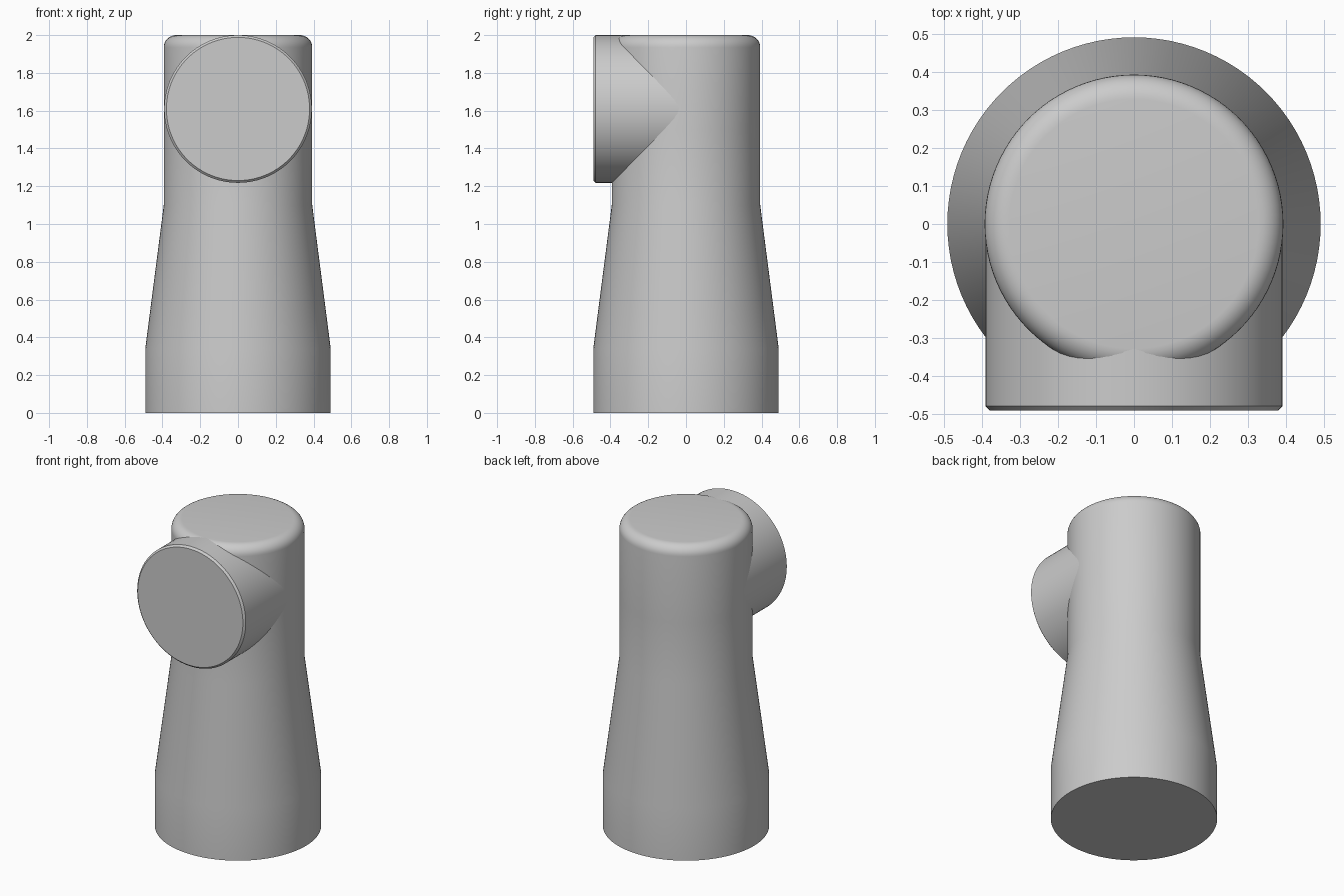
import bpy, bmesh, math
from mathutils import Matrix

cube = bpy.data.objects.get("Cube")
if cube:
    bpy.data.objects.remove(cube, do_unlink=True)

SEGMENTS = 96
grey = bpy.data.materials.new("plain grey")
grey.use_nodes = True
colour = (0.6, 0.6, 0.6, 1)
grey.diffuse_color = colour
grey.node_tree.nodes["Principled BSDF"].inputs["Base Color"].default_value = colour


def lathe(name, profile, matrix=Matrix()):
    """Revolve (radius, height) points about the z axis and cap both ends."""
    bm = bmesh.new()
    rings = []
    for r, z in profile:
        angles = [2 * math.pi * i / SEGMENTS for i in range(SEGMENTS)]
        rings.append([bm.verts.new((r * math.cos(a), r * math.sin(a), z)) for a in angles])
    for low, high in zip(rings, rings[1:]):
        for i in range(SEGMENTS):
            j = (i + 1) % SEGMENTS
            bm.faces.new((low[i], low[j], high[j], high[i]))
    bm.faces.new(rings[0][::-1])
    bm.faces.new(rings[-1])
    bm.transform(matrix)
    mesh = bpy.data.meshes.new(name)
    bm.to_mesh(mesh)
    bm.free()
    mesh.materials.append(grey)
    obj = bpy.data.objects.new(name, mesh)
    bpy.context.collection.objects.link(obj)
    bpy.ops.object.select_all(action="DESELECT")
    obj.select_set(True)
    bpy.context.view_layer.objects.active = obj
    bpy.ops.object.shade_smooth_by_angle(angle=math.radians(30))
    return obj


# Upright body: wide base, tapered shoulder, narrow neck, rounded top rim
neck, rim = 0.393, 0.065
body = [(0.491, 0), (0.491, 0.34), (neck, 1.1), (neck, 1.5)]
for step in range(9):
    a = math.pi / 2 * step / 8
    body.append((neck - rim + rim * math.cos(a), 2 - rim + rim * math.sin(a)))
lathe("upright_body", body)

# Round branch facing forward, with a small chamfer on its face
reach, radius, chamfer = 0.491, 0.391, 0.012
branch = [(radius, 0), (radius, reach - chamfer), (radius - chamfer, reach)]
forward = Matrix.Translation((0, 0, 2 - radius)) @ Matrix.Rotation(math.pi / 2, 4, "X")
lathe("front_branch", branch, forward)
